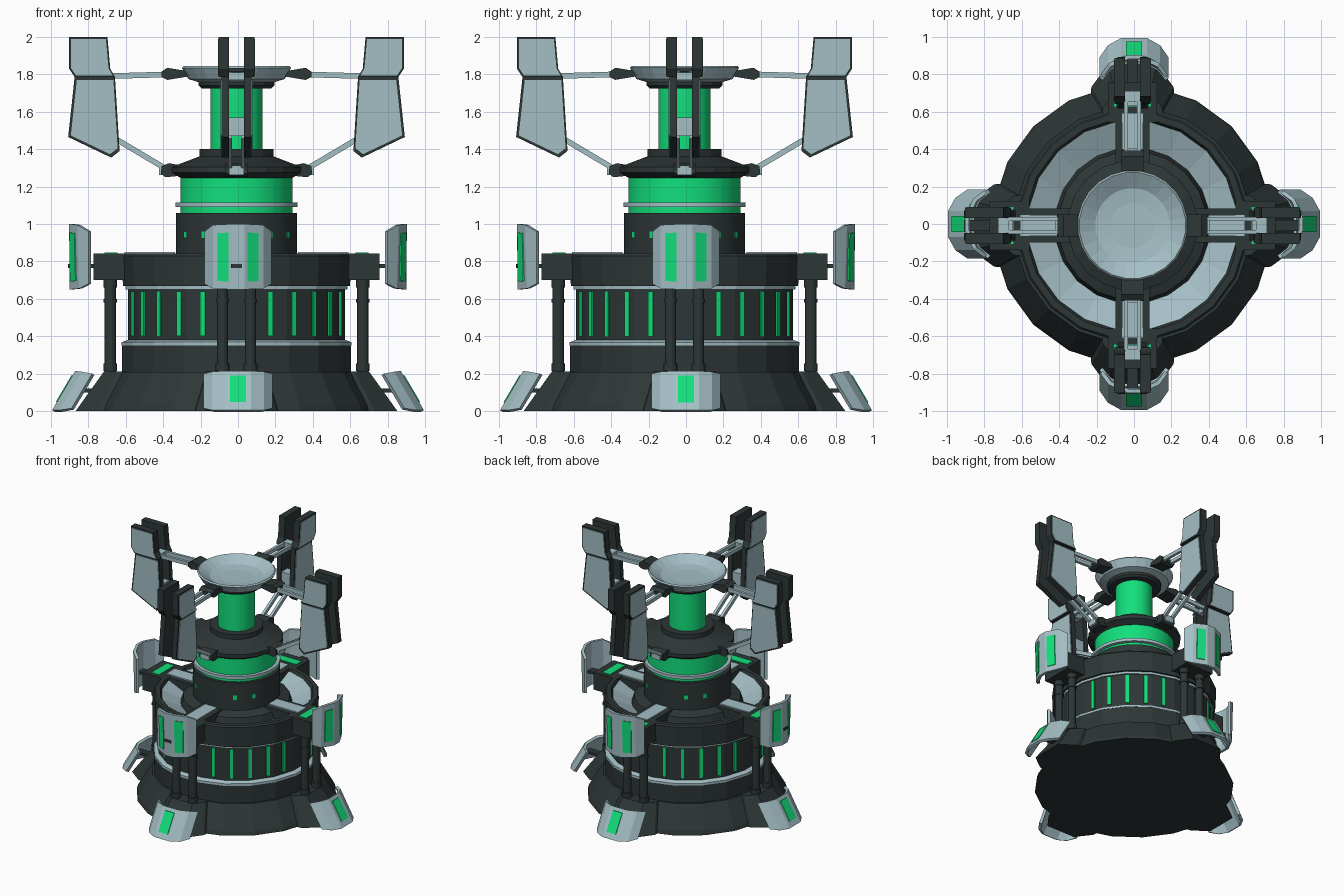
import bpy, bmesh, math
from mathutils import Matrix, Vector

cube = bpy.data.objects.get("Cube")
if cube:
    bpy.data.objects.remove(cube)


def material(name, rgb):
    m = bpy.data.materials.new(name)
    m.use_nodes = True
    color = (*rgb, 1)
    m.diffuse_color = color
    m.node_tree.nodes["Principled BSDF"].inputs["Base Color"].default_value = color
    return m


DARK = material("dark_metal", (0.027, 0.037, 0.037))
LIGHT = material("pale_steel", (0.37, 0.52, 0.56))
GREEN = material("glow_green", (0.006, 0.74, 0.2))
CENTRE = Matrix.Translation((-0.008, -0.008, 0))
SIDES = ("left", "back", "right", "front")


def add_object(name, verts, faces, mat):
    mesh = bpy.data.meshes.new(name)
    mesh.from_pydata([tuple(v) for v in verts], [], faces)
    mesh.materials.append(mat)
    bm = bmesh.new()
    bm.from_mesh(mesh)
    bmesh.ops.recalc_face_normals(bm, faces=bm.faces)
    bm.to_mesh(mesh)
    bm.free()
    ob = bpy.data.objects.new(name, mesh)
    bpy.context.collection.objects.link(ob)
    ob.matrix_world = CENTRE
    return ob


def lathe(name, profile, mat, segs=20, smooth=False, closed=False):
    """Turn an (r, z) profile about z; open profiles get end caps."""
    verts, faces, n = [], [], len(profile)
    for r, z in profile:
        for k in range(segs):
            a = 2 * math.pi * (k + 0.5) / segs
            verts.append((r * math.cos(a), r * math.sin(a), z))
    for i in range(n if closed else n - 1):
        j = (i + 1) % n
        for k in range(segs):
            m = (k + 1) % segs
            faces.append((i * segs + k, i * segs + m, j * segs + m, j * segs + k))
    if not closed:
        faces += [tuple(range(segs)), tuple(range((n - 1) * segs, n * segs))]
    ob = add_object(name, verts, faces, mat)
    if smooth:
        bpy.ops.object.select_all(action='DESELECT')
        ob.select_set(True)
        bpy.context.view_layer.objects.active = ob
        bpy.ops.object.shade_smooth_by_angle(angle=math.radians(30))
    return ob


def loft(name, a, b, mat):
    """Solid between two matching rings of points."""
    n = len(a)
    faces = [(i, (i + 1) % n, n + (i + 1) % n, n + i) for i in range(n)]
    faces += [tuple(range(n)), tuple(range(n, 2 * n))]
    return add_object(name, list(a) + list(b), faces, mat)


def box(name, x0, x1, y0, y1, z0, z1, mat):
    ring = [(x0, y0), (x1, y0), (x1, y1), (x0, y1)]
    return loft(name, [(x, y, z0) for x, y in ring], [(x, y, z1) for x, y in ring], mat)


def plate(name, outline, y0, y1, mat):
    return loft(name, [(x, y0, z) for x, z in outline], [(x, y1, z) for x, z in outline], mat)


def beam(name, a, b, w, h, mat):
    """Rectangular bar between two points."""
    corners = [Vector((0, s * w / 2, t * h / 2)) for s, t in ((-1, -1), (1, -1), (1, 1), (-1, 1))]
    return loft(name, [Vector(a) + c for c in corners], [Vector(b) + c for c in corners], mat)


def shrink(outline, f):
    cx = sum(p[0] for p in outline) / len(outline)
    cz = sum(p[1] for p in outline) / len(outline)
    return [(cx + (x - cx) * f, cz + (z - cz) * f) for x, z in outline]


def around(ob, base=CENTRE):
    """Repeat a part built on +x on all four sides."""
    stem = ob.name
    for k, side in enumerate(SIDES):
        o = ob if k == 0 else ob.copy()
        if k:
            bpy.context.collection.objects.link(o)
        o.name = side + "_" + stem
        o.matrix_world = base @ Matrix.Rotation(k * math.pi / 2, 4, 'Z')


# Central body, bottom to top
lathe("base_skirt", [(0.75, 0), (0.74, 0.03), (0.635, 0.21)], DARK)
lathe("lower_drum", [(0.62, 0.2), (0.62, 0.35)], DARK)
lathe("lower_trim", [(0.622, 0.35), (0.622, 0.368), (0.59, 0.38)], LIGHT)
lathe("window_drum", [(0.588, 0.37), (0.588, 0.66)], DARK)
lathe("upper_trim", [(0.6, 0.65), (0.6, 0.668)], LIGHT)
lathe("upper_drum", [(0.3, 0.668), (0.615, 0.668), (0.62, 0.83), (0.61, 0.842), (0.575, 0.842),
                     (0.56, 0.815), (0.42, 0.74), (0.4, 0.81), (0.3, 0.845)], DARK, closed=True)
lathe("deck_ring", [(0.562, 0.822), (0.418, 0.756), (0.418, 0.74), (0.562, 0.81)], LIGHT, closed=True)
lathe("neck", [(0.325, 0.7), (0.325, 1.06)], DARK, 32, True)
lathe("neck_glow", [(0.3, 1.06), (0.3, 1.25)], GREEN, 32, True)
lathe("neck_trim", [(0.328, 1.09), (0.328, 1.115)], LIGHT, 32, True)
lathe("cap", [(0.3, 1.245), (0.35, 1.275), (0.35, 1.305), (0.2, 1.362)], DARK)
lathe("core_lower_collar", [(0.2, 1.36), (0.2, 1.4)], DARK)
lathe("core", [(0.14, 1.39), (0.14, 1.75)], GREEN, 32, True)
lathe("core_upper_collar", [(0.19, 1.725), (0.205, 1.74), (0.205, 1.765)], DARK)
lathe("dish", [(0.21, 1.76), (0.26, 1.775), (0.295, 1.835), (0.285, 1.845),
               (0.2, 1.795), (0.12, 1.785)], LIGHT, 24)

# Glowing window slits and neck lamps
for i in range(5):
    slit = box(f"window_slit_{i}", 0.56, 0.592, -0.014, 0.014, 0.4, 0.64, GREEN)
    slit.data.transform(Matrix.Rotation(math.radians(45 + 13.5 * (i - 2)), 4, 'Z'))
    around(slit)
for i, angle in enumerate((33, 58)):
    lamp = box(f"neck_lamp_{i}", 0.31, 0.329, -0.015, 0.015, 0.925, 0.96, GREEN)
    lamp.data.transform(Matrix.Rotation(math.radians(angle), 4, 'Z'))
    around(lamp)

# Base buttresses and deck bridges
foot = [(0.5, 0.24), (0.74, 0.22), (0.86, 0.13), (0.86, -0.13), (0.74, -0.22), (0.5, -0.24)]
around(loft("buttress", [(x, y, 0) for x, y in foot],
            [(0.45 + (x - 0.45) * 0.63, y * 0.72, 0.212) for x, y in foot], DARK))
around(box("bridge_side", 0.32, 0.64, -0.09, 0.09, 0.7, 0.84, DARK))
around(box("bridge_top", 0.33, 0.6, -0.055, 0.055, 0.83, 0.85, LIGHT))
around(box("shoulder", 0.55, 0.765, -0.13, 0.13, 0.7, 0.842, DARK))
around(box("shoulder_lamp", 0.635, 0.705, -0.1, 0.1, 0.84, 0.848, GREEN))
around(box("upper_claw_link", 0.74, 0.9, -0.03, 0.03, 0.765, 0.785, DARK))
around(box("lower_claw_link", 0.74, 0.92, -0.03, 0.03, 0.1, 0.12, DARK))

# Twin pillars with collars
for s in (-1, 1):
    tag = "a" if s < 0 else "b"
    for part, r, z0, z1 in (("pillar", 0.031, 0.2, 0.71), ("pillar_foot", 0.038, 0.215, 0.255),
                            ("pillar_collar", 0.037, 0.58, 0.6), ("pillar_head", 0.037, 0.66, 0.7)):
        p = lathe(f"{part}_{tag}", [(r, z0), (r, z1)], DARK, 12)
        p.data.transform(Matrix.Translation((0.675, s * 0.075, 0)))
        around(p)


# Curved claw shields: columns of (lateral, bottom r, bottom z, top r, top z)
def claw(name, half, slots):
    cols = [(-c[0], *c[1:]) for c in reversed(half)] + half
    verts = [p for y, rb, zb, rt, zt in cols for p in ((rb, y, zb), (rt, y, zt))]
    faces = [(2 * i, 2 * i + 2, 2 * i + 3, 2 * i + 1) for i in range(len(cols) - 1)]
    ob = add_object(name, verts, faces, LIGHT)
    if ob.data.polygons[0].normal.x < 0:
        ob.data.flip_normals()
    mod = ob.modifiers.new("thickness", 'SOLIDIFY')
    mod.thickness, mod.offset = 0.022, -1
    around(ob, Matrix())
    for n, (i, u0, u1, v0, v1) in enumerate(slots):
        quad = [Vector(verts[2 * i + k]) for k in range(4)]

        def at(u, v):
            return quad[0].lerp(quad[2], u).lerp(quad[1].lerp(quad[3], u), v)
        ring = [at(u0, v0), at(u1, v0), at(u1, v1), at(u0, v1)]
        out = Vector((0.006, 0, 0))
        around(loft(f"{name}_lamp_{n}", [p - out / 3 for p in ring], [p + out for p in ring], GREEN), Matrix())


claw("upper_claw", [(0.035, 0.9, 0.65, 0.903, 1.0), (0.135, 0.85, 0.655, 0.86, 0.995),
                    (0.18, 0.8, 0.68, 0.8, 0.96)],
     [(1, 0.25, 0.85, 0.12, 0.87), (3, 0.15, 0.75, 0.12, 0.87)])
claw("lower_claw", [(0.07, 0.994, 0.005, 0.87, 0.215), (0.14, 0.955, 0.005, 0.835, 0.21),
                    (0.185, 0.89, 0.015, 0.78, 0.2)],
     [(2, 0.2, 0.8, 0.2, 0.88)])

# Wing plates held on twin rods
upper = [(0.69, 2.0), (0.895, 2.0), (0.895, 1.83), (0.865, 1.785), (0.65, 1.785), (0.675, 1.83)]
lower = [(0.65, 1.79), (0.865, 1.79), (0.9, 1.465), (0.67, 1.355), (0.625, 1.39)]
for s in (-1, 1):
    tag = "a" if s < 0 else "b"
    for part, outline, y0, y1 in (("wing_upper", upper, 0.04, 0.095), ("wing_lower", lower, 0.04, 0.08)):
        around(plate(f"{part}_{tag}", outline, s * y0, s * y1, DARK))
        around(plate(f"{part}_panel_{tag}", shrink(outline, 0.91), s * (y1 - 0.002), s * (y1 + 0.005), LIGHT))
    around(beam(f"upper_rod_{tag}", (0.36, s * 0.035, 1.8), (0.7, s * 0.035, 1.79), 0.022, 0.03, LIGHT))
    around(beam(f"lower_rod_{tag}", (0.36, s * 0.035, 1.285), (0.68, s * 0.035, 1.475), 0.022, 0.034, LIGHT))
around(box("upper_cross_bar", 0.66, 0.72, -0.045, 0.045, 1.77, 1.81, LIGHT))
around(box("lower_cross_bar", 0.64, 0.72, -0.045, 0.045, 1.47, 1.57, LIGHT))

# Arm brackets on the dish and the cap
around(plate("upper_bracket", [(0.25, 1.79), (0.28, 1.82), (0.37, 1.835), (0.4, 1.815), (0.4, 1.785),
                               (0.37, 1.77), (0.28, 1.785)], -0.06, 0.06, DARK))
around(plate("lower_bracket", [(0.28, 1.26), (0.38, 1.25), (0.405, 1.27), (0.4, 1.31),
                               (0.36, 1.325), (0.28, 1.31)], -0.06, 0.06, DARK))
around(box("lower_bracket_tip", 0.36, 0.415, -0.04, 0.04, 1.262, 1.312, LIGHT))
